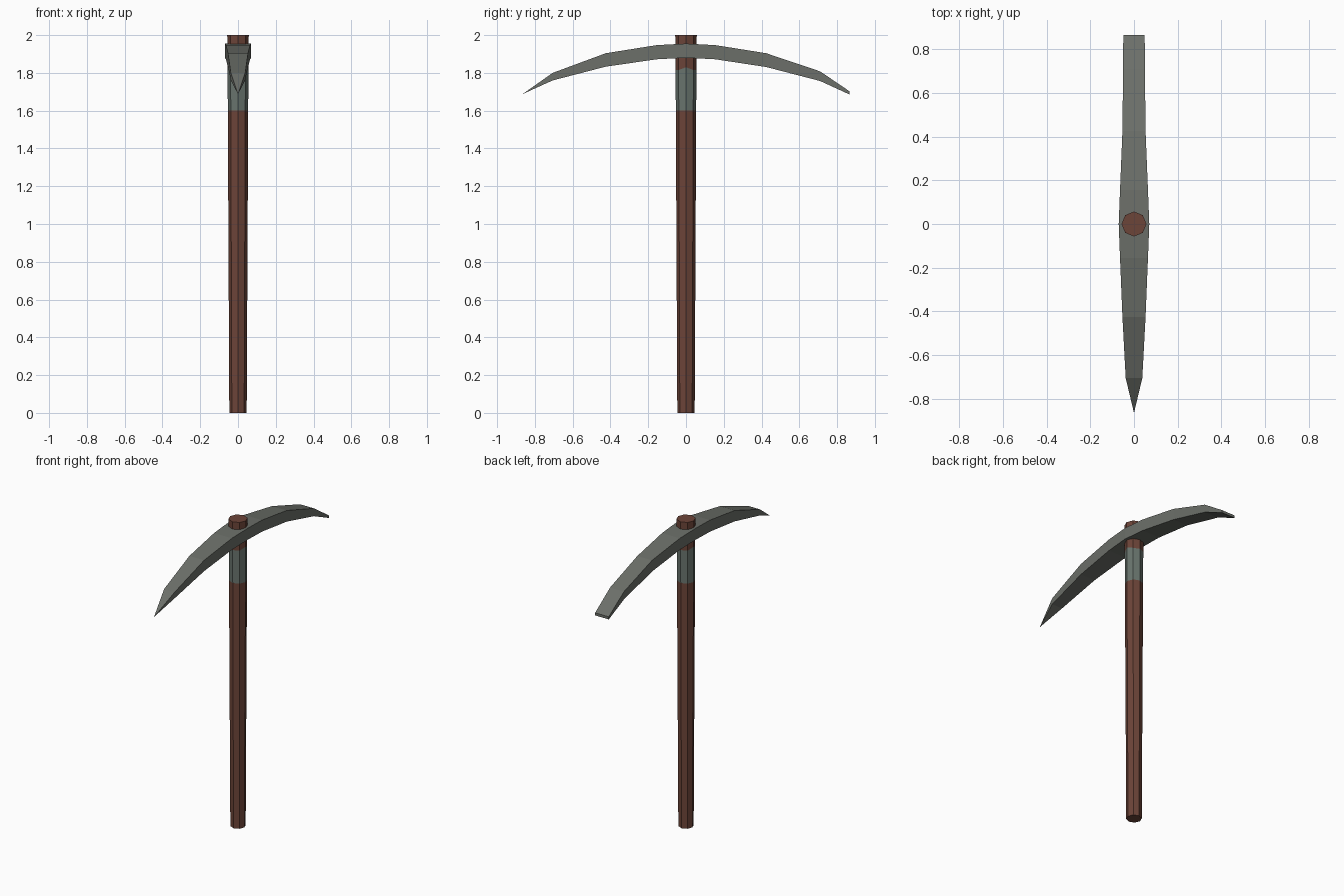
import bpy, math

if "Cube" in bpy.data.objects:
    bpy.data.objects.remove(bpy.data.objects["Cube"])


def material(name, rgb):
    m = bpy.data.materials.new(name)
    m.diffuse_color = (*rgb, 1)
    m.use_nodes = True
    m.node_tree.nodes["Principled BSDF"].inputs["Base Color"].default_value = m.diffuse_color
    return m


wood = material("brown wood", (0.150, 0.058, 0.040))
steel = material("grey steel", (0.150, 0.160, 0.142))
collar = material("green grey steel", (0.140, 0.175, 0.155))


def make_object(name, verts, faces, mats):
    me = bpy.data.meshes.new(name)
    me.from_pydata(verts, [], faces)
    for m in mats:
        me.materials.append(m)
    ob = bpy.data.objects.new(name, me)
    bpy.context.collection.objects.link(ob)
    return ob


def bridge(n, rings):
    """Quads joining consecutive rings of n vertices."""
    return [(r * n + i, r * n + (i + 1) % n, (r + 1) * n + (i + 1) % n, (r + 1) * n + i)
            for r in range(rings - 1) for i in range(n)]


# Handle: tapered octagon, with the metal collar as a coloured band
N = 8
levels = [(0, 0.046), (1.6, 0.054), (1.815, 0.055), (2.0, 0.057)]
verts = []
for z, r in levels:
    for i in range(N):
        a = math.tau * i / N
        # collar's upper edge rises to a point on the left and right sides
        rise = 0.015 if z == 1.815 and i % 4 == 0 and i in (0, 4) else 0
        verts.append((r * math.cos(a), r * math.sin(a), z + rise))
faces = bridge(N, len(levels))
faces += [tuple(reversed(range(N))), tuple(range(3 * N, 4 * N))]
handle = make_object("handle", verts, faces, [wood, collar])
for p in handle.data.polygons:
    if 1.6 < p.center.z < 1.8 and abs(p.normal.z) < 0.5:
        p.material_index = 1

# Head: curved bar of rectangular sections (y, bottom z, top z, half width)
sections = [(-0.706, 1.76, 1.80, 0.038), (-0.425, 1.833, 1.904, 0.053),
            (-0.155, 1.872, 1.947, 0.064), (0, 1.88, 1.955, 0.07),
            (0.155, 1.872, 1.947, 0.064), (0.425, 1.831, 1.904, 0.053),
            (0.71, 1.757, 1.808, 0.050), (0.865, 1.686, 1.703, 0.049)]
verts = []
for y, zb, zt, w in sections:
    verts += [(-w, y, zb), (-w, y, zt), (w, y, zt), (w, y, zb)]
faces = bridge(4, len(sections))
last = len(verts)
faces.append((last - 4, last - 3, last - 2, last - 1))
# pointed front tip
verts.append((0, -0.865, 1.688))
faces += [(last, (i + 1) % 4, i) for i in range(4)]
head = make_object("pick_head", verts, faces, [steel])

# Make all normals point outwards
import bmesh
for ob in (handle, head):
    bm = bmesh.new()
    bm.from_mesh(ob.data)
    bmesh.ops.recalc_face_normals(bm, faces=bm.faces)
    bm.to_mesh(ob.data)
    bm.free()
